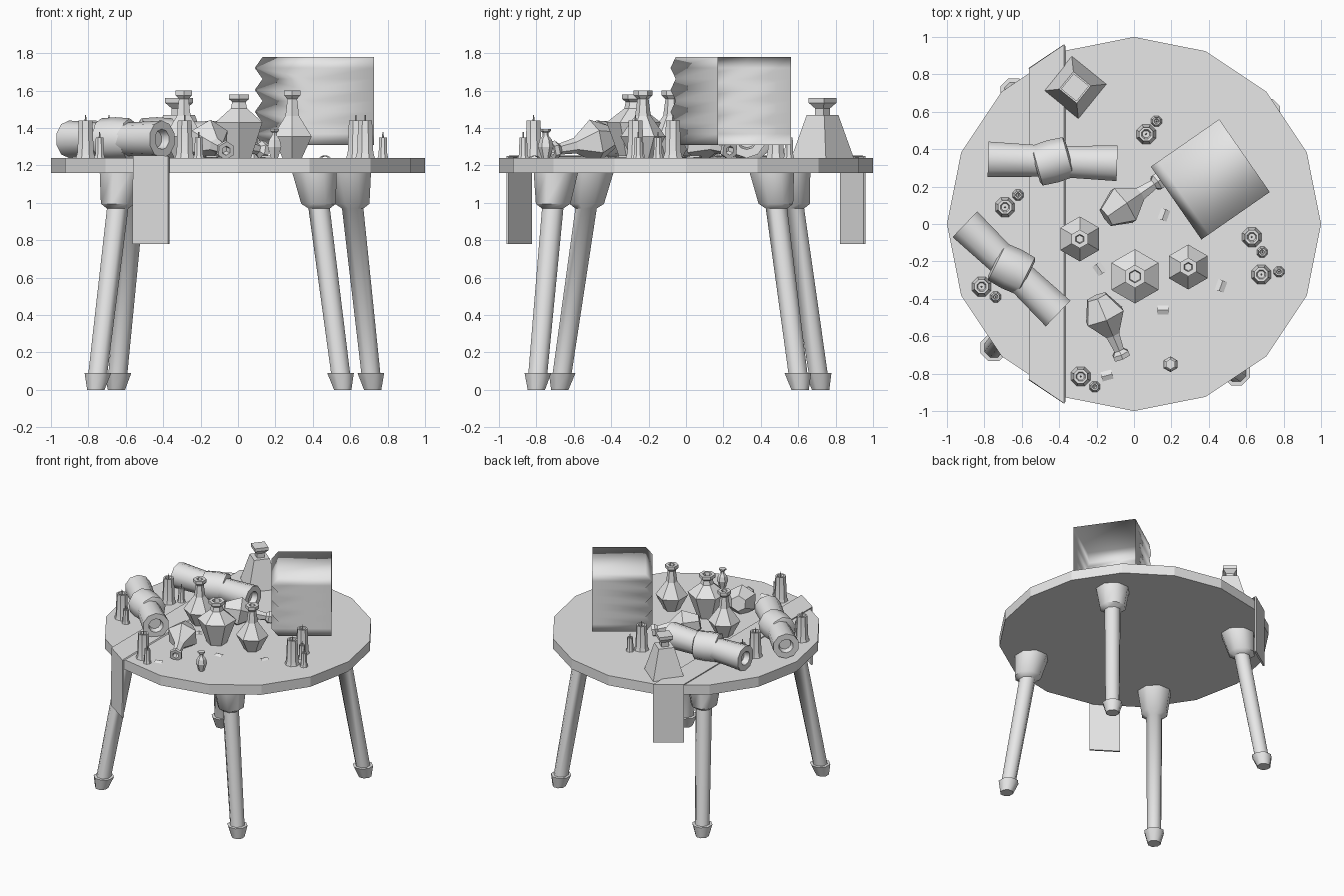
import bpy, bmesh
from math import sin, cos, pi, radians, atan2
from mathutils import Vector, Matrix

cube = bpy.data.objects.get("Cube")
if cube:
    bpy.data.objects.remove(cube)

grey = bpy.data.materials.new("plain_grey")
grey.use_nodes = True
grey.diffuse_color = (0.8, 0.8, 0.8, 1)
grey.node_tree.nodes["Principled BSDF"].inputs["Base Color"].default_value = (0.8, 0.8, 0.8, 1)

TOP = 1.24  # height of the table surface


def finish(name, bm, matrix=Matrix(), smooth=0):
    """Turn a bmesh into an object, smoothing edges under the given angle."""
    bmesh.ops.recalc_face_normals(bm, faces=bm.faces)
    for f in bm.faces:
        f.smooth = smooth > 0
    for e in bm.edges:
        e.smooth = smooth > 0 and e.calc_face_angle(0) < radians(smooth)
    mesh = bpy.data.meshes.new(name)
    bm.to_mesh(mesh)
    bm.free()
    mesh.materials.append(grey)
    ob = bpy.data.objects.new(name, mesh)
    ob.matrix_world = matrix
    bpy.context.collection.objects.link(ob)
    return ob


def lathe(name, profile, sides, matrix=Matrix(), smooth=0, start=90, lean=(0, 0)):
    """Spin (radius, z) points; lean shears the rings sideways per unit of z."""
    bm = bmesh.new()
    rings = []
    for r, z in profile:
        ring = []
        for i in range(sides):
            a = radians(start) + 2 * pi * i / sides
            ring.append(bm.verts.new((r * cos(a) + lean[0] * z, r * sin(a) + lean[1] * z, z)))
        rings.append(ring)
    for low, high in zip(rings, rings[1:]):
        for i in range(sides):
            j = (i + 1) % sides
            bm.faces.new((low[i], low[j], high[j], high[i]))
    bm.faces.new(rings[0][::-1])
    bm.faces.new(rings[-1])
    return finish(name, bm, matrix, smooth)


def at(x, y, z=TOP):
    return Matrix.Translation((x, y, z))


def along(start, end):
    """Place a lathed part so that its z axis runs from start to end."""
    a, b = Vector(start), Vector(end)
    return Matrix.Translation(a) @ (b - a).to_track_quat('Z', 'Y').to_matrix().to_4x4()


# Table top
lathe("table_top", [(1, 1.16), (1, TOP)], 16, start=0)

# Splayed legs: foot, shaft and socket, as (foot xy, upper xy)
LEG = [(0.05, 0), (0.077, 0.09), (0.055, 0.091), (0.062, 0.97), (0.1, 0.995), (0.13, 1.17)]
for name, foot, top in [
        ("leg_back_right", (-0.65, 0.72), (-0.56, 0.57)),
        ("leg_back_left", (0.72, 0.61), (0.61, 0.48)),
        ("leg_front_right", (-0.76, -0.675), (-0.64, -0.53)),
        ("leg_front_left", (0.56, -0.8), (0.43, -0.71))]:
    lean = (top[0] - foot[0], top[1] - foot[1])
    lathe(name, LEG, 8, at(*foot, 0), 50, 22.5, lean)

# Cloth runner hanging over both ends
bm = bmesh.new()
near, far = 0.828, 0.955
path = [(-1, 0.78), (-1, 1.248), (1, 1.248), (1, 0.78)]
rows = [[bm.verts.new((x, s * y, z)) for x, y in ((-0.56, near), (-0.37, far))] for s, z in path]
for a, b in zip(rows, rows[1:]):
    bm.faces.new((a[0], a[1], b[1], b[0]))
runner = finish("cloth_runner", bm)
mod = runner.modifiers.new("thickness", 'SOLIDIFY')
mod.thickness, mod.offset = 0.014, 0

# Bedrolls with a strap and hollow ends
HALF = [(0.045, 0.3), (0.055, 0.345), (0.1, 0.345), (0.088, 0.06)]
ROLL = [(r, -z) for r, z in HALF] + HALF[::-1]
STRAP = [(0.09, -0.095), (0.112, -0.085), (0.118, 0), (0.112, 0.085), (0.09, 0.095)]
for i, (x, y, dx, dy) in enumerate([(-0.435, 0.335, 1, -0.03), (-0.655, -0.24, 0.72, -0.69)]):
    m = along((x, y, TOP + 0.1), (x + dx, y + dy, TOP + 0.1))
    lathe(f"bedroll_{i + 1}", ROLL, 10, m, 50)
    lathe(f"bedroll_strap_{i + 1}", STRAP, 9, m @ Matrix.Rotation(0.3, 4, 'Y'), 50)

# Faceted flasks, two upright and two lying down
FLASK = [(0.06, 0), (0.12, 0.115), (0.042, 0.225), (0.03, 0.315),
         (0.05, 0.335), (0.05, 0.36), (0.025, 0.36), (0.02, 0.32)]
for i, m in enumerate([
        at(-0.29, -0.08), at(0.29, -0.23),
        along((-0.2, -0.39, TOP + 0.11), (-0.065, -0.71, TOP + 0.04)),
        along((-0.15, 0.035, TOP + 0.11), (0.14, 0.235, TOP + 0.04))]):
    lathe(f"flask_{i + 1}", FLASK, 6, m)

# Wide vase
lathe("wide_vase", [(0.075, 0), (0.145, 0.19), (0.05, 0.265), (0.042, 0.3), (0.062, 0.315),
                    (0.062, 0.34), (0.035, 0.34), (0.03, 0.3)], 6, at(0.005, -0.28))

# Square decanter
lathe("square_decanter", [(0.168, 0), (0.085, 0.23), (0.04, 0.23), (0.04, 0.265),
                          (0.075, 0.295), (0.075, 0.32), (0.05, 0.32)], 4,
      at(-0.315, 0.73), start=96)

# Tiny vial
lathe("tiny_vial", [(0.022, 0), (0.042, 0.06), (0.034, 0.095), (0.016, 0.12), (0.016, 0.135),
                    (0.028, 0.145), (0.028, 0.155), (0.012, 0.155)], 6, at(0.195, -0.75))

# Candles in tall and short pairs
TALL = [(0.056, 0), (0.047, 0.03), (0.04, 0.2), (0.027, 0.2), (0.02, 0.185)]
SHORT = [(0.031, 0), (0.025, 0.02), (0.022, 0.11), (0.014, 0.11), (0.01, 0.1)]
WICK = [(0.006, -0.02), (0.003, 0.03)]
for i, (x, y, sx, sy) in enumerate([
        (0.065, 0.48, 0.055, 0.07), (-0.69, 0.09, 0.07, 0.065), (-0.815, -0.335, 0.075, -0.055),
        (-0.285, -0.815, 0.075, -0.055), (0.63, -0.07, 0.055, -0.08), (0.68, -0.27, 0.095, 0.015)]):
    for kind, profile, cx, cy, h in [("tall", TALL, x, y, 0.2), ("short", SHORT, x + sx, y + sy, 0.11)]:
        lathe(f"{kind}_candle_{i + 1}", profile, 8, at(cx, cy), 30, 22.5)
        lathe(f"{kind}_wick_{i + 1}", WICK, 4, at(cx, cy, TOP + h))

# Open sack: rippled back wall, smooth sides, open on the far end
bm = bmesh.new()
ripples = 8
wall = [(-0.175 - 0.05 * (i % 2), 1.31 + 0.47 * i / ripples) for i in range(ripples + 1)]
outline = [(0.22, 1.31)] + wall + [(0.22, 1.78)]
sides = [[bm.verts.new((u, v, z)) for u, z in outline] for v in (-0.237, 0.237)]
for i in range(len(outline) - 1):
    bm.faces.new((sides[0][i], sides[0][i + 1], sides[1][i + 1], sides[1][i]))
# each side wall is a strip of bands between the ripples and the open rim
for side in sides:
    base, *mid, cap = side
    rim = [base] + [bm.verts.new((0.22, base.co.y, v.co.z)) for v in mid[1:-1]] + [cap]
    for k in range(ripples):
        bm.faces.new((mid[k], mid[k + 1], rim[k + 1], rim[k]))
finish("open_sack", bm, at(0.41, 0.24, 0) @ Matrix.Rotation(atan2(0.25, 0.36), 4, 'Z'), 120)

# Small bent scraps scattered on the table
for i, (x, y, turn) in enumerate([(-0.185, -0.24, 35), (0.16, 0.05, -20), (0.155, -0.46, 90),
                                  (0.465, -0.33, -20), (-0.145, -0.81, 105)]):
    bm = bmesh.new()
    strip = [[bm.verts.new((px, py, pz)) for py in (-0.03, 0.03)]
             for px, pz in ((-0.025, 0.002), (0, 0.014), (0.025, 0.002))]
    for a, b in zip(strip, strip[1:]):
        bm.faces.new((a[0], b[0], b[1], a[1]))
    finish(f"scrap_{i + 1}", bm, at(x, y) @ Matrix.Rotation(radians(turn), 4, 'Z'))
